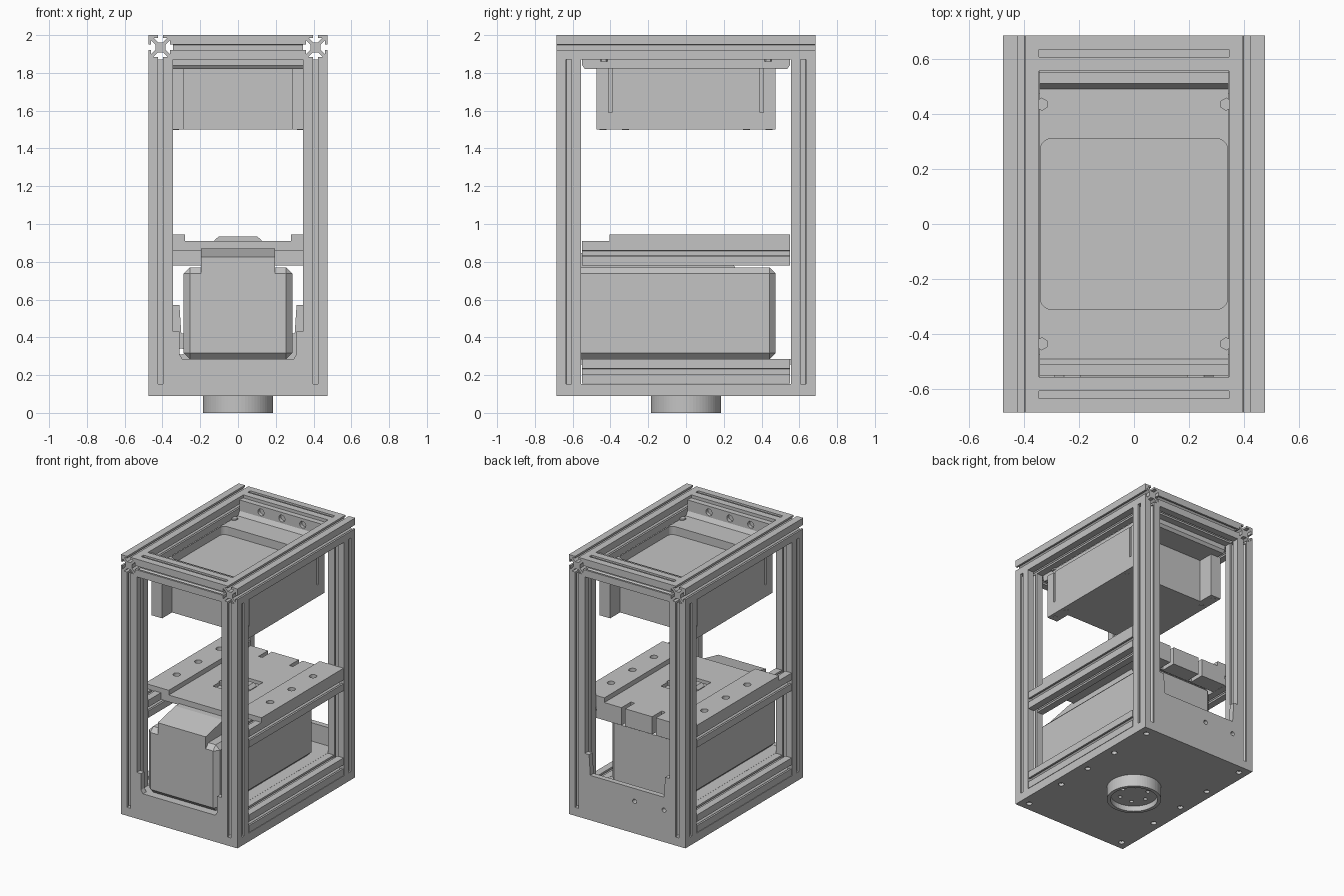
import bpy, bmesh, math
from mathutils import Vector, Matrix

if "Cube" in bpy.data.objects:
    bpy.data.objects.remove(bpy.data.objects["Cube"])

grey = bpy.data.materials.new("machine grey")
grey.use_nodes = True
COLOUR = (0.55, 0.55, 0.55, 1)
grey.diffuse_color = COLOUR
grey.node_tree.nodes["Principled BSDF"].inputs["Base Color"].default_value = COLOUR


def finish(name, bm):
    bmesh.ops.recalc_face_normals(bm, faces=bm.faces)
    me = bpy.data.meshes.new(name)
    bm.to_mesh(me)
    bm.free()
    me.materials.append(grey)
    ob = bpy.data.objects.new(name, me)
    bpy.context.collection.objects.link(ob)
    return ob


def box(name, x, y, z, bevel=0):
    """Box from (min, max) pairs, with an optional chamfer."""
    bm = bmesh.new()
    bmesh.ops.create_cube(bm, size=1)
    for v in bm.verts:
        v.co = Vector([p[0] + (c + 0.5) * (p[1] - p[0]) for c, p in zip(v.co, (x, y, z))])
    if bevel:
        bmesh.ops.bevel(bm, geom=bm.edges[:], offset=bevel, segments=1, affect='EDGES')
    return finish(name, bm)


def prism(name, points, axis, lo, hi):
    """Extrude a 2D outline along an axis: x uses (y, z), y uses (x, z), z uses (x, y)."""
    place = {'x': lambda a, b, t: (t, a, b), 'y': lambda a, b, t: (a, t, b),
             'z': lambda a, b, t: (a, b, t)}[axis]
    bm = bmesh.new()
    face = bm.faces.new([bm.verts.new(place(a, b, lo)) for a, b in points])
    ext = bmesh.ops.extrude_face_region(bm, geom=[face])
    move = Vector(place(0, 0, hi - lo))
    bmesh.ops.translate(bm, verts=[v for v in ext["geom"] if isinstance(v, bmesh.types.BMVert)], vec=move)
    return finish(name, bm)


def rods(name, centres, radius, depth, axis='z', sides=20):
    """A group of equal cylinders in one mesh."""
    bm = bmesh.new()
    turn = Matrix.Rotation(math.pi / 2, 4, 'X') if axis == 'y' else Matrix()
    for c in centres:
        bmesh.ops.create_cone(bm, cap_ends=True, segments=sides, radius1=radius, radius2=radius,
                              depth=depth, matrix=Matrix.Translation(c) @ turn)
    return finish(name, bm)


def cut(ob, cutter):
    mod = ob.modifiers.new("cut", 'BOOLEAN')
    mod.object = cutter
    mod.solver = 'EXACT'
    cutter.hide_render = True
    cutter.hide_viewport = True
    cutter.display_type = 'WIRE'


# Slotted aluminium rail section
def rail(name, cx, cy, axis, lo, hi):
    h, a, t, c, k = 0.065, 0.014, 0.014, 0.038, 0.026
    n = c - (h - t - k)
    side = [(h, -h), (h, -a), (h - t, -a), (h - t, -c), (k, -n),
            (k, n), (h - t, c), (h - t, a), (h, a)]
    pts = []
    for q in range(4):
        for px, py in side:
            for _ in range(q):
                px, py = -py, px
            pts.append((cx + px, cy + py))
    return prism(name, pts, axis, lo, hi)


# Frame
for s, n in ((1, "left"), (-1, "right")):
    rail("top_side_rail_" + n, s * 0.41, 1.935, 'y', -0.685, 0.685)
    rail("middle_side_rail_" + n, s * 0.41, 0.845, 'y', -0.55, 0.55)
    rail("bottom_side_rail_" + n, s * 0.41, 0.22, 'y', -0.55, 0.55)
    for t, m in ((-1, "front"), (1, "back")):
        rail("post_%s_%s" % (m, n), s * 0.41, t * 0.62, 'z', 0.15, 1.87)
for t, m in ((-1, "front"), (1, "back")):
    rail("top_cross_rail_" + m, t * 0.62, 1.935, 'x', -0.345, 0.345)

# Base plate with bolt holes, and the tray floor above it
base = box("base_plate", (-0.475, 0.475), (-0.685, 0.685), (0.09, 0.152))
bolts = [(x, y, 0.09) for x in (-0.41, 0.41) for y in (-0.62, -0.28, 0, 0.28, 0.62)]
cut(base, rods("bolt_hole_cutter", bolts, 0.02, 0.04))
box("tray_floor", (-0.344, 0.344), (-0.65, 0.65), (0.255, 0.285))

# Round foot: cup open underneath, with a ring of holes
foot = rods("round_foot", [(0, 0, 0.046)], 0.185, 0.092, sides=64)
cut(foot, rods("foot_recess_cutter", [(0, 0, 0)], 0.16, 0.08, sides=64))
ring = [(0.1 * math.cos(i * math.pi / 3), 0.1 * math.sin(i * math.pi / 3), 0.05) for i in range(6)]
cut(foot, rods("foot_hole_cutter", ring, 0.014, 0.05))

# Low front wall and taller back wall, with ears beside the posts
front_half = [(0.345, 0.15), (0.345, 0.43), (0.31, 0.43), (0.31, 0.31), (0.295, 0.286)]
back_half = [(0.345, 0.15), (0.345, 0.57), (0.31, 0.57), (0.3, 0.42)]
for name, half, y in (("front_wall", front_half, -0.685), ("back_wall", back_half, 0.645)):
    wall = prism(name, half + [(-x, z) for x, z in reversed(half)], 'y', y, y + 0.04)
cut(wall, rods("back_wall_hole_cutter", [(x, 0.665, 0.325) for x in (-0.3, -0.06)], 0.016, 0.1, 'y'))

# Lower housing with its sloped top block
box("housing", (-0.288, 0.288), (-0.655, 0.475), (0.285, 0.77), 0.033)
prism("housing_top", [(-0.655, 0.72), (-0.655, 0.825), (-0.45, 0.87), (0.2, 0.87), (0.26, 0.77), (0.26, 0.72)],
      'x', -0.195, 0.195)

# Work table
table = prism("work_table", [(-0.405, 0.86), (-0.405, 0.91), (0.55, 0.91), (0.55, 0.78), (0.43, 0.78), (0.43, 0.86)],
              'x', -0.344, 0.344)
for i, x in enumerate((-0.125, 0.125)):
    cut(table, box("table_notch_cutter_%d" % i, (x - 0.015, x + 0.015), (0.44, 0.6), (0.7, 1)))
cut(table, box("table_slot_cutter", (-0.12, 0.12), (-0.12, 0.12), (0.885, 1)))
prism("table_slot_insert", [(-0.125, 0.885), (-0.125, 0.915), (-0.1, 0.935), (0.1, 0.935), (0.125, 0.915), (0.125, 0.885)],
      'y', -0.04, 0.04)
for s, n in ((1, "left"), (-1, "right")):
    strip = box("table_strip_" + n, sorted((s * 0.28, s * 0.475)), (-0.405, 0.55), (0.905, 0.945))
    cut(strip, rods("strip_hole_cutter_" + n, [(s * 0.38, y, 0.94) for y in (-0.17, 0.08, 0.33)], 0.026, 0.05))

# Upper unit: body, corner pillars and hanging bracket
body = box("upper_body", (-0.37, 0.37), (-0.36, 0.36), (1.5, 1.825))
for s in (-1, 1):
    for t in (-1, 1):
        tag = ("left" if s > 0 else "right") + ("_back" if t > 0 else "_front")
        pillar = box("upper_pillar_" + tag, sorted((s * 0.285, s * 0.37)), sorted((t * 0.355, t * 0.475)), (1.5, 1.825))
        cut(pillar, box("groove_cutter_" + tag, sorted((s * 0.355, s * 0.4)), sorted((t * 0.393, t * 0.41)), (1.59, 1.9)))
rods("upper_screws", [(x, y, 1.5) for x in (-0.33, 0.33) for y in (-0.44, -0.32, 0.32, 0.44)], 0.018, 0.004)

half = [(0.55, 1.84), (0.55, 1.98), (0.51, 1.98), (0.51, 1.9), (0.49, 1.87)]
lower = [(-0.535, 1.82), (0.535, 1.82)]
bracket = prism("hanging_bracket", lower + half + [(-y, z) for y, z in reversed(half)], 'x', -0.344, 0.344)
basin = []
for cx, cy, start in ((0.3, 0.27, 0), (-0.3, 0.27, 1), (-0.3, -0.27, 2), (0.3, -0.27, 3)):
    for i in range(6):
        a = math.pi / 2 * (start + i / 5)
        basin.append((cx + 0.04 * math.cos(a), cy + 0.04 * math.sin(a)))
basin_cutter = prism("basin_cutter", basin, 'z', 1.81, 1.95)
cut(bracket, basin_cutter)
cut(body, basin_cutter)
ends = [(x, y, 1.935) for x in (-0.17, 0, 0.17) for y in (-0.51, 0.51)]
cut(bracket, rods("bracket_hole_cutter", ends, 0.025, 0.05, 'y'))
rods("hex_nuts", [(x, y, 1.87) for x in (-0.335, 0.335) for y in (-0.435, 0.435)], 0.024, 0.02, sides=6)

# Smooth the round parts
for ob in bpy.context.view_layer.objects:
    ob.select_set(ob.name in ("round_foot", "upper_screws"))
bpy.context.view_layer.objects.active = bpy.data.objects["round_foot"]
bpy.ops.object.shade_smooth_by_angle()
